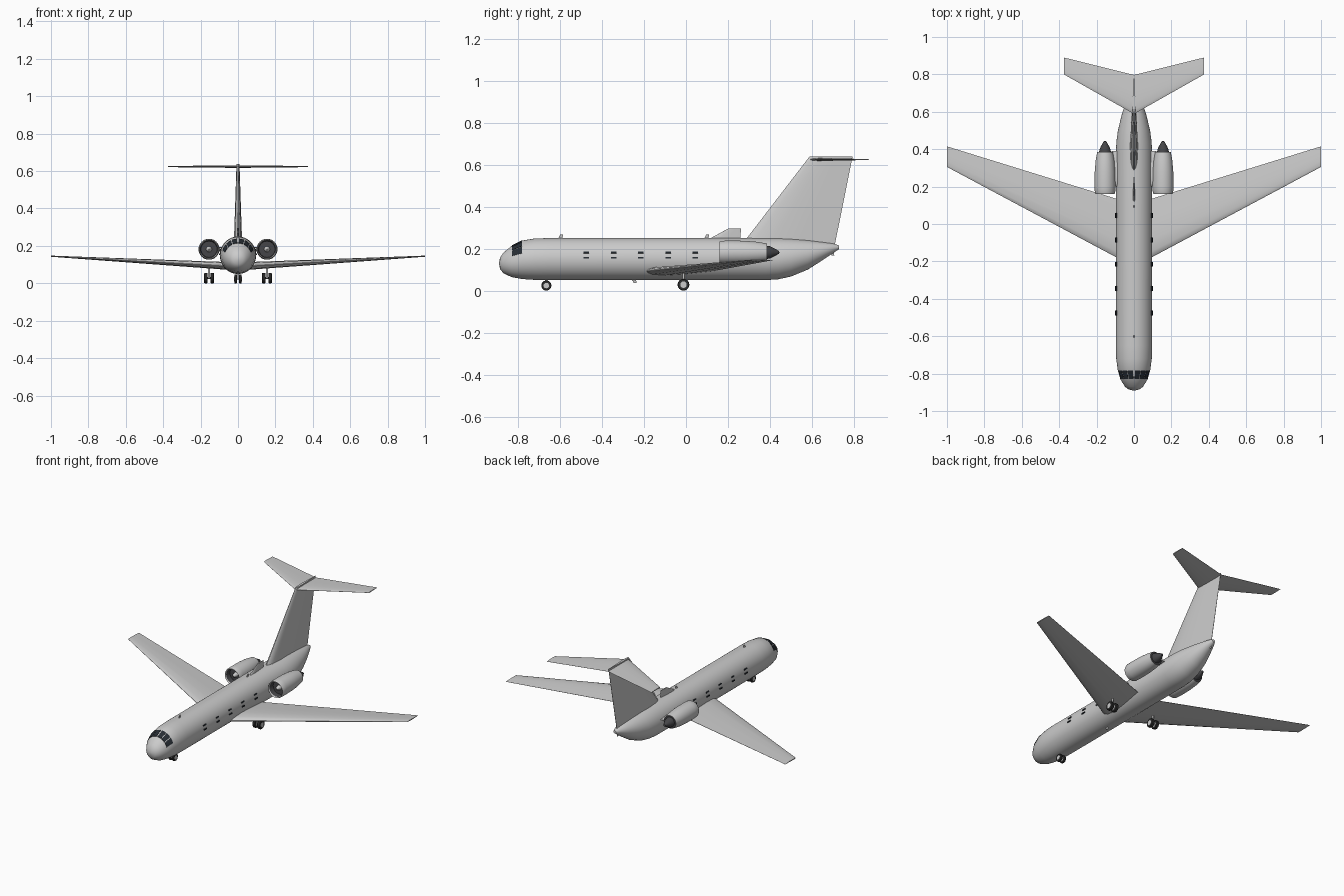
import bpy, bmesh, math
from mathutils import Vector

cube = bpy.data.objects.get("Cube")
if cube:
    bpy.data.objects.remove(cube, do_unlink=True)


def material(name, rgb):
    m = bpy.data.materials.new(name)
    m.use_nodes = True
    m.diffuse_color = (*rgb, 1)
    m.node_tree.nodes["Principled BSDF"].inputs["Base Color"].default_value = (*rgb, 1)
    return m


SILVER = material("light_grey_paint", (0.6, 0.6, 0.6))
DARK = material("dark_grey_metal", (0.06, 0.06, 0.065))
GLASS = material("dark_glass", (0.02, 0.026, 0.034))
RUBBER = material("black_rubber", (0.03, 0.03, 0.03))


def loft(name, rings, mats, rule=None, angle=35):
    """Skin a row of equal closed rings and cap both ends."""
    bm = bmesh.new()
    rows = [[bm.verts.new(p) for p in ring] for ring in rings]
    n = len(rows[0])
    for a, b in zip(rows, rows[1:]):
        for i in range(n):
            bm.faces.new((a[i], a[(i + 1) % n], b[(i + 1) % n], b[i]))
    bm.faces.new(rows[0])
    bm.faces.new(rows[-1])
    bmesh.ops.recalc_face_normals(bm, faces=bm.faces)
    if rule:
        for f in bm.faces:
            f.material_index = rule(f)
    me = bpy.data.meshes.new(name)
    bm.to_mesh(me)
    bm.free()
    for m in mats:
        me.materials.append(m)
    me.shade_smooth()
    me.set_sharp_from_angle(angle=math.radians(angle))
    ob = bpy.data.objects.new(name, me)
    bpy.context.collection.objects.link(ob)
    return ob


def lathe(name, profile, origin, axis, mats, rule=None, n=32):
    """Turn (distance, radius) points around the x, y or z axis."""
    rings = []
    for d, r in profile:
        ring = []
        for i in range(n):
            t = math.tau * i / n
            p = [r * math.cos(t), r * math.sin(t)]
            p.insert("xyz".index(axis), d)
            ring.append(Vector(p) + Vector(origin))
        rings.append(ring)
    return loft(name, rings, mats, rule)


FOIL = [(0, 0.08), (0.02, 0.4), (0.1, 0.8), (0.3, 1), (0.6, 0.7), (1, 0.05)]


def foil(name, sections, upright=False):
    """Loft a wing from (span, lead y, trail y, offset, thickness) sections."""
    outline = [(t, h) for t, h in FOIL] + [(t, -h) for t, h in reversed(FOIL)]
    rings = []
    for span, lead, trail, off, thick in sections:
        ring = []
        for t, h in outline:
            y, w = lead + t * (trail - lead), off + h * thick / 2
            ring.append((w, y, span) if upright else (span, y, w))
        rings.append(ring)
    return loft(name, rings, [SILVER])


# Fuselage stations: y, bottom, top, half width
BODY = [(-0.89, 0.125, 0.135, 0.004), (-0.885, 0.102, 0.157, 0.028),
        (-0.87, 0.083, 0.18, 0.048), (-0.83, 0.064, 0.213, 0.073),
        (-0.78, 0.055, 0.238, 0.087), (-0.72, 0.051, 0.248, 0.095),
        (-0.65, 0.05, 0.25, 0.097), (0.38, 0.05, 0.25, 0.097),
        (0.44, 0.054, 0.25, 0.094), (0.5, 0.067, 0.247, 0.086),
        (0.58, 0.1, 0.24, 0.067), (0.64, 0.138, 0.232, 0.048),
        (0.7, 0.178, 0.224, 0.025), (0.728, 0.197, 0.215, 0.01)]


def skin(y, deg, lift=0.0):
    """Point on the fuselage at y, with the angle measured from the top."""
    for a, b in zip(BODY, BODY[1:]):
        if y <= b[0]:
            break
    k = (y - a[0]) / (b[0] - a[0])
    lo, hi, w = (a[j] + k * (b[j] - a[j]) for j in (1, 2, 3))
    t = math.radians(deg)
    return Vector(((w + lift) * math.sin(t), y,
                   (lo + hi) / 2 + ((hi - lo) / 2 + lift) * math.cos(t)))


def plate(name, y0, y1, a0, a1, lift):
    """Thin curved plate on the fuselage skin."""
    rings = []
    for i in range(6):
        a = a0 + (a1 - a0) * i / 5
        rings.append([skin(y0, a, -0.003), skin(y0, a, lift),
                      skin(y1, a, lift), skin(y1, a, -0.003)])
    loft(name, rings, [GLASS])


loft("fuselage", [[skin(s[0], 7.5 * i) for i in range(48)] for s in BODY], [SILVER])

# Windows
for s, side in ((1, "left"), (-1, "right")):
    for k, (a0, a1) in enumerate(((3, 22), (25, 45), (48, 70))):
        plate(f"{side}_cockpit_window_{k + 1}", -0.828, -0.782, s * a0, s * a1, 0.002)
    for k in range(5):
        y = -0.475 + 0.13 * k
        for row, a in (("upper", 72.5), ("lower", 87)):
            plate(f"{side}_{row}_cabin_window_{k + 1}", y - 0.013, y + 0.013,
                  s * (a - 2), s * (a + 2), 0.005)

# Flying surfaces
foil("wing", [(-1, 0.305, 0.415, 0.145, 0.006), (-0.095, -0.178, 0.135, 0.095, 0.04),
              (0, -0.228, 0.106, 0.09, 0.042), (0.095, -0.178, 0.135, 0.095, 0.04),
              (1, 0.305, 0.415, 0.145, 0.006)])
foil("tailplane", [(-0.375, 0.8, 0.89, 0.624, 0.006), (0, 0.588, 0.797, 0.624, 0.014),
                   (0.375, 0.8, 0.89, 0.624, 0.006)])
foil("tail_fin", [(0.2, 0.252, 0.705, 0, 0.044), (0.25, 0.29, 0.715, 0, 0.042),
                  (0.638, 0.588, 0.793, 0, 0.016)], upright=True)
foil("dorsal_intake", [(0.24, 0.1, 0.258, 0, 0.014), (0.295, 0.2, 0.262, 0, 0.008)],
     upright=True)

# Aerials
for name, y, z0, z1 in (("front_aerial", -0.6, 0.24, 0.268),
                        ("rear_aerial", 0.095, 0.24, 0.268),
                        ("belly_aerial", -0.25, 0.06, 0.035),
                        ("tail_skid", 0.692, 0.19, 0.168)):
    foil(name, [(z0, y - 0.012, y + 0.012, 0, 0.006),
                (z1, y + 0.002, y + 0.014, 0, 0.003)], upright=True)

# Engines
NACELLE = [(0.2, 0.002), (0.2, 0.043), (0.168, 0.047), (0.16, 0.051), (0.168, 0.0545),
           (0.2, 0.056), (0.28, 0.055), (0.34, 0.05), (0.385, 0.042), (0.385, 0.028)]
for s, side in ((1, "left"), (-1, "right")):
    c = Vector((s * 0.155, 0, 0.182))

    def inside(f):
        m = f.calc_center_median()
        r = math.hypot(m.x - c.x, m.z - c.z)
        return int((m.y < 0.21 and r < 0.048) or m.y > 0.384)

    lathe(f"{side}_nacelle", NACELLE, c, "y", [SILVER, DARK], inside)
    lathe(f"{side}_spinner", [(0.172, 0.002), (0.18, 0.01), (0.202, 0.016)], c, "y", [SILVER])
    lathe(f"{side}_exhaust", [(0.37, 0.034), (0.4, 0.029), (0.415, 0.022), (0.442, 0.007),
                              (0.444, 0.002)], c, "y", [DARK])
    foil(f"{side}_pylon", [(s * 0.06, 0.2, 0.39, 0.182, 0.022),
                           (s * 0.12, 0.2, 0.39, 0.182, 0.022)])


# Landing gear
def wheel(name, x, y, r, w):
    lathe(name + "_tyre", [(-w, r * 0.6), (-w, r * 0.9), (-w * 0.6, r), (w * 0.6, r),
                           (w, r * 0.9), (w, r * 0.6)], (x, y, r), "x", [RUBBER], n=24)
    lathe(name + "_hub", [(-w - 0.001, r * 0.55), (w + 0.001, r * 0.55)],
          (x, y, r), "x", [SILVER], n=16)


def gear(name, x, y, r, w, gap, top):
    for s, side in ((1, "left"), (-1, "right")):
        wheel(f"{name}_{side}", x + s * gap, y, r, w)
    lathe(name + "_axle", [(-gap, r * 0.2), (gap, r * 0.2)], (x, y, r), "x", [DARK], n=12)
    lathe(name + "_strut", [(r, 0.006), (top, 0.006)], (x, y, 0), "z", [SILVER], n=12)


gear("nose_gear", 0, -0.665, 0.024, 0.007, 0.013, 0.08)
for s, side in ((1, "left"), (-1, "right")):
    gear(f"{side}_main_gear", s * 0.155, -0.012, 0.028, 0.009, 0.017, 0.095)
